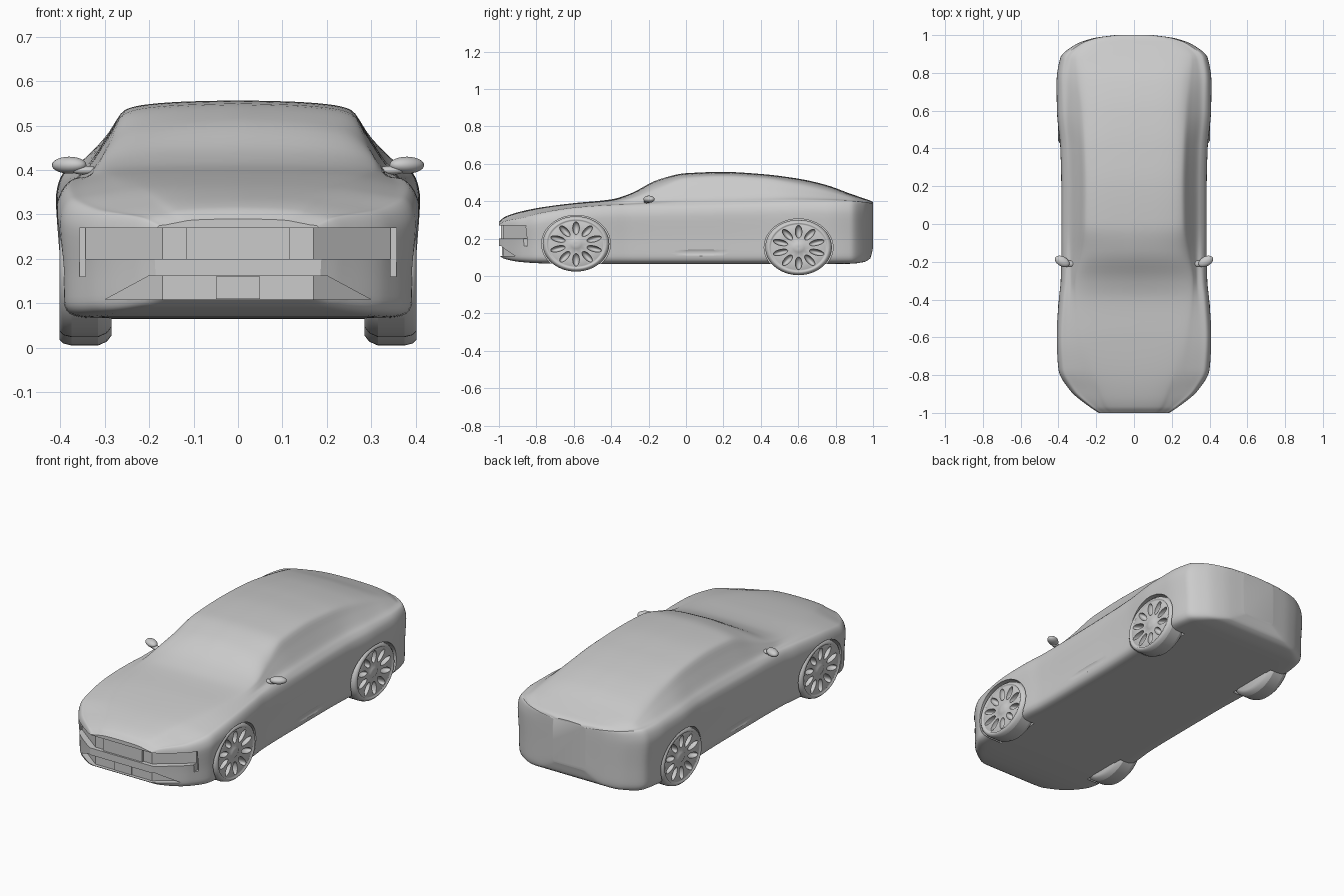
import bpy, bmesh
from math import sin, cos, pi, radians
from mathutils import Vector, Matrix

if "Cube" in bpy.data.objects:
    bpy.data.objects.remove(bpy.data.objects["Cube"])

paint = bpy.data.materials.new("plain grey")
paint.use_nodes = True
paint.diffuse_color = (0.6, 0.6, 0.6, 1)
paint.node_tree.nodes["Principled BSDF"].inputs["Base Color"].default_value = paint.diffuse_color


def make_object(name, bm):
    """Turn a bmesh into a painted object in the scene."""
    bmesh.ops.recalc_face_normals(bm, faces=bm.faces)
    mesh = bpy.data.meshes.new(name)
    bm.to_mesh(mesh)
    bm.free()
    mesh.materials.append(paint)
    obj = bpy.data.objects.new(name, mesh)
    bpy.context.collection.objects.link(obj)
    return obj


def loft(name, rings):
    """Skin closed rings of equal length and cap both ends."""
    bm = bmesh.new()
    rows = [[bm.verts.new(p) for p in ring] for ring in rings]
    count = len(rows[0])
    for a, b in zip(rows, rows[1:]):
        for i in range(count):
            j = (i + 1) % count
            bm.faces.new((a[i], a[j], b[j], b[i]))
    bm.faces.new(rows[0][::-1])
    bm.faces.new(rows[-1])
    return make_object(name, bm)


def ellipsoid(name, centre, radii, turn=0.0):
    bm = bmesh.new()
    place = (Matrix.Translation(centre) @ Matrix.Rotation(turn, 4, "Z")
             @ Matrix.Diagonal((*radii, 1)))
    bmesh.ops.create_uvsphere(bm, u_segments=24, v_segments=14, radius=1, matrix=place)
    return make_object(name, bm)


def box(name, centre, size):
    bm = bmesh.new()
    place = Matrix.Translation(centre) @ Matrix.Diagonal((*size, 1))
    bmesh.ops.create_cube(bm, size=1, matrix=place)
    return make_object(name, bm)


def cut(target, cutter):
    """Subtract the cutter, then discard it."""
    mod = target.modifiers.new("cut", "BOOLEAN")
    mod.operation, mod.solver, mod.object = "DIFFERENCE", "EXACT", cutter
    bpy.context.view_layer.objects.active = target
    bpy.ops.object.modifier_apply(modifier=mod.name)
    bpy.data.objects.remove(cutter)


def smooth(obj, degrees=30):
    bpy.ops.object.select_all(action="DESELECT")
    obj.select_set(True)
    bpy.context.view_layer.objects.active = obj
    bpy.ops.object.shade_smooth_by_angle(angle=radians(degrees))


def curve_at(xs, ys, x):
    """Monotone cubic through the given points."""
    slopes = [(ys[i + 1] - ys[i]) / (xs[i + 1] - xs[i]) for i in range(len(xs) - 1)]

    def tangent(i):
        if i == 0 or i == len(slopes):
            return slopes[min(i, len(slopes) - 1)]
        a, b = slopes[i - 1], slopes[i]
        return 2 * a * b / (a + b) if a * b > 0 else 0.0

    i = 0
    while i < len(slopes) - 1 and x > xs[i + 1]:
        i += 1
    step = xs[i + 1] - xs[i]
    t = (x - xs[i]) / step
    rise = t * t * (3 - 2 * t)
    return (ys[i] + (ys[i + 1] - ys[i]) * rise
            + step * t * (1 - t) * (tangent(i) * (1 - t) - tangent(i + 1) * t))


# Body stations: y, half width, floor, shoulder, roof edge height, roof edge x, centre top
stations = [
    (-1, .19, .11, .275, .283, .13, .29), (-.97, .235, .092, .293, .303, .16, .316),
    (-.88, .34, .075, .31, .333, .2, .346), (-.77, .4, .068, .338, .36, .24, .368),
    (-.6, .41, .065, .365, .385, .27, .39), (-.4, .398, .065, .38, .4, .3, .41),
    (-.3, .388, .065, .383, .415, .308, .44), (-.15, .385, .065, .387, .47, .28, .515),
    (0, .385, .065, .39, .525, .258, .55), (.2, .385, .065, .395, .535, .255, .557),
    (.4, .39, .065, .4, .525, .26, .546), (.6, .408, .065, .405, .495, .27, .521),
    (.75, .41, .065, .405, .46, .285, .487), (.88, .39, .066, .402, .422, .3, .44),
    (.95, .31, .075, .396, .402, .25, .416), (.985, .21, .095, .391, .395, .17, .404),
    (1, .1, .15, .384, .388, .08, .395)]
columns = list(zip(*stations))


def body_ring(y):
    w, floor, shoulder, edge_z, edge_x, top = (curve_at(columns[0], c, y) for c in columns[1:])
    h, rise, crown = shoulder - floor, edge_z - shoulder, top - edge_z
    base_x, base_z = w * .87, shoulder + rise * .15
    base_x = max(base_x, edge_x)
    outline = [(0, floor), (w * .8, floor), (w * .93, floor + h * .03),
               (w * .975, floor + h * .13), (w * .98, floor + h * .4), (w, floor + h * .78),
               (w * .98, floor + h * .92), (w * .93, shoulder), (base_x, base_z),
               (base_x * .47 + edge_x * .53, base_z * .47 + edge_z * .53), (edge_x, edge_z),
               (edge_x * .85, edge_z + crown * .5), (edge_x * .5, edge_z + crown * .85), (0, top)]
    keys = range(len(outline))
    xs, zs = zip(*outline)
    fine = [k / 4 for k in range(4 * len(outline) - 3)]
    half = [(curve_at(keys, xs, k), curve_at(keys, zs, k)) for k in fine]
    ring = half + [(-x, z) for x, z in reversed(half[1:-1])]
    return [Vector((x, y, z)) for x, z in ring]


# Closer spacing towards the rounded nose and tail
body = loft("body", [body_ring(-cos(pi * k / 110)) for k in range(111)])


def nose_cutter(low, high, low_x, high_x):
    """Band that follows the swept nose just below its skin."""
    def ring(z, reach):
        back = -.978 + (reach - .17) * .76
        half = [(reach, -1.2), (reach, back), (.17, -.978)]
        return [Vector((x, y, z)) for x, y in half + [(-x, y) for x, y in half[::-1]]]
    return loft("nose_cutter", [ring(low, low_x), ring(high, high_x)])


# Lamp band, lower intake, side vents and sill scoops
cut(body, nose_cutter(.2, .27, .355, .355))
cut(body, nose_cutter(.108, .162, .3, .2))
for side in (-1, 1):
    cut(body, box("vent_cutter", (side * .35, -.9, .215), (.014, .13, .11)))
    cut(body, ellipsoid("sill_cutter", (side * .405, .08, .125), (.034, .28, .034)))

# Wheel arches
wheels = {"front": (-.588, .172), "rear": (.602, .153)}
segments = 56


def circle(x, radius):
    return [Vector((x, radius * cos(2 * pi * k / segments), radius * sin(2 * pi * k / segments)))
            for k in range(segments)]


for y, z in wheels.values():
    for side in (-1, 1):
        rings = [[Vector((side * x, p.y * .184 + y, p.z * .153 + z)) for p in circle(0, 1)]
                 for x in (.29, .5)]
        cut(body, loft("arch_cutter", rings))
smooth(body)

# Plate mount and intake divider
box("plate_mount", (0, -.973, .235), (.235, .034, .07))
box("intake_divider", (0, -.974, .135), (.1, .02, .05))

# One unit wheel: tyre, rim step and dished face, with ten oval openings
profile = [(.285, .85), (.295, .94), (.315, 1), (.375, 1), (.393, .97), (.402, .91), (.402, .86),
           (.395, .84), (.398, .81), (.394, .5), (.39, .2), (.394, .17), (.394, .04)]
wheel = loft("wheel", [circle(x, r) for x, r in profile])
for k in range(10):
    a = 2 * pi * (k + .5) / 10
    hole = ellipsoid("hole_cutter", (0, 0, 0), (.03, .23, .1))
    hole.data.transform(Matrix.Translation((.394, .57 * cos(a), .57 * sin(a)))
                        @ Matrix.Rotation(a, 4, "X"))
    cut(wheel, hole)
smooth(wheel)
for axle, (y, z) in wheels.items():
    for side, turn in (("left", 0), ("right", pi)):
        obj = wheel.copy()
        obj.data = wheel.data.copy()
        obj.name = f"{axle}_{side}_wheel"
        obj.data.transform(Matrix.Translation((0, y, z)) @ Matrix.Rotation(turn, 4, "Z")
                           @ Matrix.Diagonal((1, .178, .148, 1)))
        bpy.context.collection.objects.link(obj)
bpy.data.objects.remove(wheel)

# Door mirrors on short stalks
for side, name in ((1, "left"), (-1, "right")):
    smooth(ellipsoid(name + "_mirror", (side * .38, -.198, .411), (.042, .026, .019), side * .5), 60)
    smooth(ellipsoid(name + "_mirror_stalk", (side * .342, -.21, .399), (.034, .016, .01)), 60)
